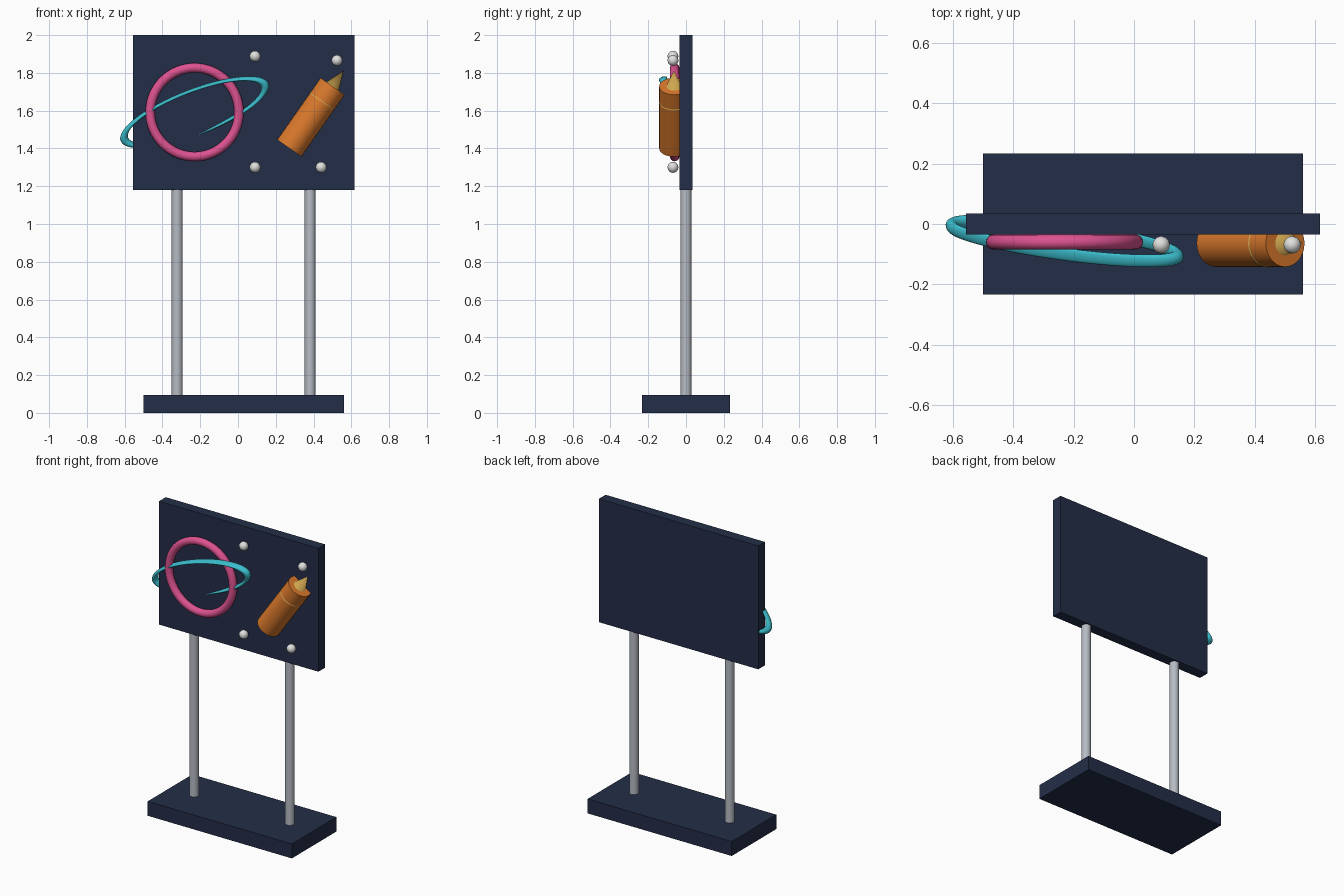
import bpy
from math import radians
from mathutils import Matrix, Vector

if "Cube" in bpy.data.objects:
    bpy.data.objects.remove(bpy.data.objects["Cube"], do_unlink=True)


def material(name, r, g, b):
    m = bpy.data.materials.new(name)
    m.use_nodes = True
    m.diffuse_color = (r, g, b, 1)
    m.node_tree.nodes["Principled BSDF"].inputs["Base Color"].default_value = (r, g, b, 1)
    return m


navy = material("navy", 0.017, 0.027, 0.065)
steel = material("steel grey", 0.47, 0.50, 0.55)
pink = material("pink", 0.72, 0.085, 0.28)
cyan = material("cyan", 0.045, 0.52, 0.62)
orange = material("orange", 0.70, 0.19, 0.025)
gold = material("gold", 0.62, 0.38, 0.08)
white = material("off white", 0.75, 0.75, 0.74)


def finish(name, mat, smooth=True):
    ob = bpy.context.object
    ob.name = ob.data.name = name
    ob.data.materials.append(mat)
    if smooth:
        bpy.ops.object.shade_smooth_by_angle(angle=radians(40))
    return ob


def box(name, mat, center, size):
    bpy.ops.mesh.primitive_cube_add(size=1)
    ob = finish(name, mat, smooth=False)
    ob.data.transform(Matrix.Translation(center) @ Matrix.Diagonal((*size, 1)))


def ring(name, mat, major, minor, matrix):
    bpy.ops.mesh.primitive_torus_add(major_radius=major, minor_radius=minor,
                                     major_segments=64, minor_segments=16)
    finish(name, mat).data.transform(matrix)


MID = 0.03  # centre line of the stand

# Stand and panel
box("base", navy, (MID, 0, 0.048), (1.06, 0.468, 0.096))
box("panel", navy, (MID, 0, 1.59), (1.172, 0.07, 0.82))
for side, name in ((-1, "right_post"), (1, "left_post")):
    bpy.ops.mesh.primitive_cylinder_add(vertices=24, radius=0.029, depth=1.16,
                                        location=(MID + side * 0.352, 0, 0.64))
    finish(name, steel)

# Planet outline and its tilted, flattened orbit
ring("planet_ring", pink, 0.235, 0.025,
     Matrix.Translation((-0.23, -0.06, 1.592)) @ Matrix.Rotation(radians(90), 4, "X"))
ring("orbit_ring", cyan, 0.402, 0.022,
     Matrix.Translation((-0.23, -0.056, 1.592))
     @ Matrix.Rotation(radians(110.5), 4, "X") @ Matrix.Rotation(radians(22.7), 4, "Z")
     @ Matrix.Diagonal((1, 0.295, 1, 1)))

# Leaning rocket: body with a nose cone centred on its top end
lean = radians(35)
body_center = Vector((0.386, -0.064, 1.565))
axis = Matrix.Rotation(lean, 3, "Y") @ Vector((0, 0, 1))
bpy.ops.mesh.primitive_cylinder_add(vertices=32, radius=0.078, depth=0.4,
                                    location=body_center, rotation=(0, lean, 0))
finish("rocket_body", orange)
bpy.ops.mesh.primitive_cone_add(vertices=32, radius1=0.08, radius2=0, depth=0.2,
                                location=body_center + axis * 0.2, rotation=(0, lean, 0))
finish("rocket_nose", gold)

# Star studs
for i, (x, z) in enumerate(((0.09, 1.888), (0.524, 1.866), (0.09, 1.30), (0.44, 1.30))):
    bpy.ops.mesh.primitive_uv_sphere_add(segments=12, ring_count=8, radius=0.029,
                                         location=(x, -0.069, z))
    finish(f"star_stud_{i + 1}", white)
